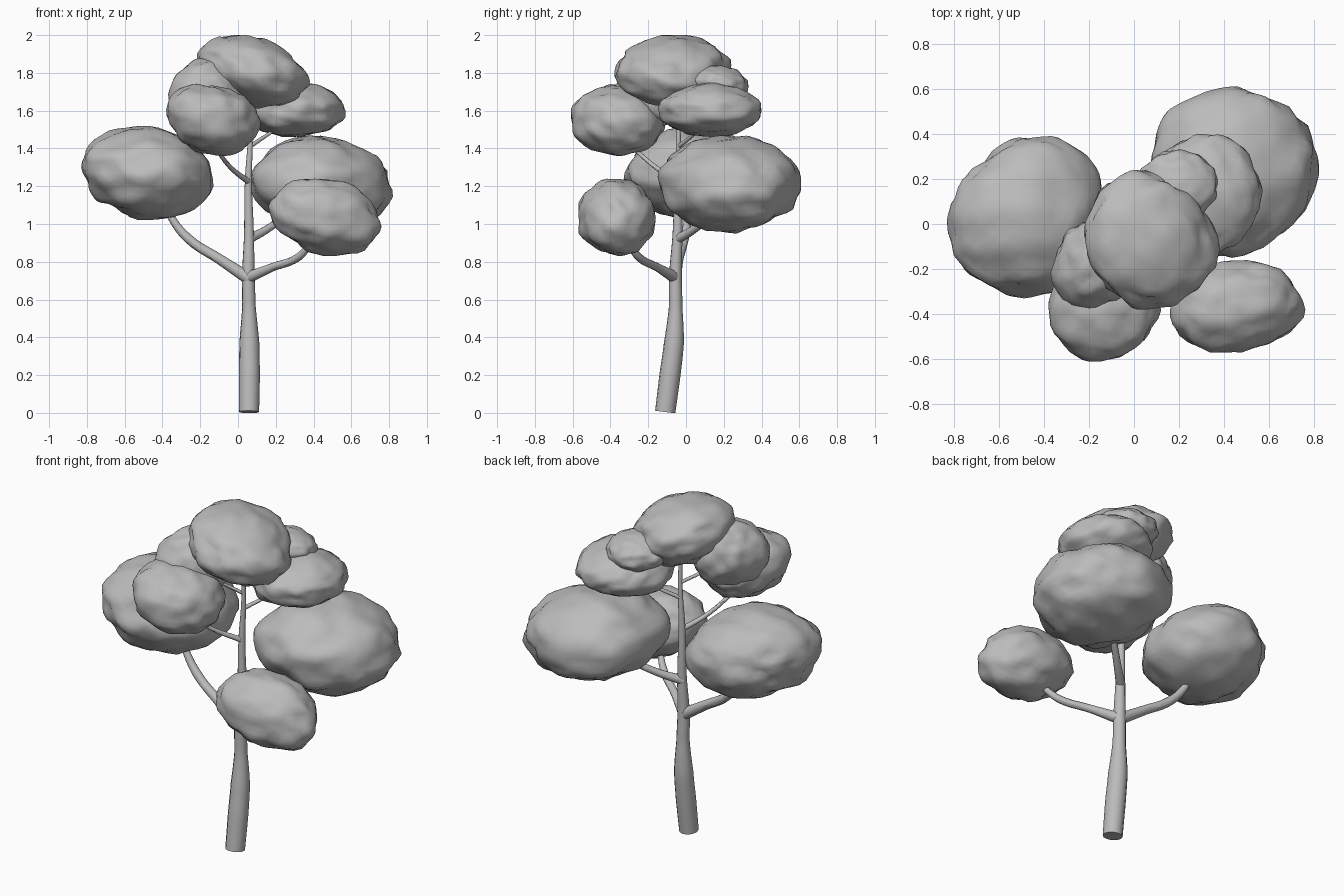
import bpy
import bmesh
from mathutils import Vector, noise

cube = bpy.data.objects.get("Cube")
if cube:
    bpy.data.objects.remove(cube, do_unlink=True)

SHADE = (0.5, 0.5, 0.5, 1)
grey = bpy.data.materials.new("plain_grey")
grey.use_nodes = True
grey.diffuse_color = SHADE
grey.node_tree.nodes["Principled BSDF"].inputs["Base Color"].default_value = SHADE


def limb(name, points):
    """Round tapered limb through (x, y, z, radius) points."""
    curve = bpy.data.curves.new(name, "CURVE")
    curve.dimensions = "3D"
    curve.bevel_depth = 1
    curve.bevel_resolution = 4
    curve.use_fill_caps = True
    spline = curve.splines.new("BEZIER")
    spline.resolution_u = 6
    spline.bezier_points.add(len(points) - 1)
    for knot, (x, y, z, radius) in zip(spline.bezier_points, points):
        knot.co = (x, y, z)
        knot.radius = radius
        knot.handle_left_type = knot.handle_right_type = "AUTO"
    obj = bpy.data.objects.new(name, curve)
    bpy.context.collection.objects.link(obj)
    curve.materials.append(grey)
    bpy.ops.object.select_all(action="DESELECT")
    bpy.context.view_layer.objects.active = obj
    obj.select_set(True)
    bpy.ops.object.convert(target="MESH")
    bpy.ops.object.shade_smooth_by_angle()


def foliage(name, low, high, seed, lean=(0, 0), bulges=()):
    """Lumpy leaf mass fitted to a box.

    lean drops it towards +x and +y; each bulge is (direction, amount),
    where a negative amount flattens that side.
    """
    bm = bmesh.new()
    bmesh.ops.create_icosphere(bm, subdivisions=4, radius=1)
    offset = Vector((seed * 7.3, seed * 3.1, seed * 5.7))
    for v in bm.verts:
        d = v.co.normalized()
        size = 1 + 0.06 * noise.noise(d * 1.7 + offset) + 0.09 * noise.noise(d * 3.2 + offset)
        for direction, amount in bulges:
            size += amount * max(0, d.dot(Vector(direction).normalized())) ** 3
        v.co = d * size
        v.co.z -= lean[0] * d.x + lean[1] * d.y
    # Fit the lumpy ball exactly inside its box
    for axis in range(3):
        values = [v.co[axis] for v in bm.verts]
        start, span = min(values), max(values) - min(values)
        for v in bm.verts:
            v.co[axis] = low[axis] + (v.co[axis] - start) / span * (high[axis] - low[axis])
    mesh = bpy.data.meshes.new(name)
    bm.to_mesh(mesh)
    bm.free()
    mesh.materials.append(grey)
    mesh.shade_smooth()
    obj = bpy.data.objects.new(name, mesh)
    bpy.context.collection.objects.link(obj)


# Trunk, leaning back at the base
limb("trunk", [(.058, -.11, .005, .054), (.06, -.085, .2, .056), (.06, -.064, .37, .053),
               (.058, -.055, .56, .036), (.055, -.056, .72, .034), (.058, -.045, .95, .026),
               (.055, -.042, 1.22, .019), (.065, -.04, 1.45, .013), (.07, -.05, 1.7, .01)])

# Branches
limb("right_lower_branch", [(.06, -.06, .71, .034), (-.1, -.04, .815, .027),
                            (-.26, -.01, .92, .025), (-.35, .01, 1.03, .02), (-.4, .02, 1.15, .015)])
limb("left_front_branch", [(.05, -.055, .715, .032), (.18, -.15, .77, .022),
                           (.32, -.25, .825, .021), (.4, -.32, .92, .015)])
limb("left_back_branch", [(.055, -.045, .92, .026), (.15, .04, .97, .021), (.33, .2, 1.1, .015)])
limb("right_front_branch", [(.06, -.04, 1.22, .016), (-.04, -.16, 1.3, .012), (-.13, -.3, 1.42, .01)])
limb("left_upper_branch", [(.062, -.04, 1.41, .012), (.16, .04, 1.475, .009), (.27, .1, 1.55, .008)])
limb("right_upper_branch", [(.066, -.04, 1.5, .01), (-.04, -.11, 1.57, .009), (-.12, -.15, 1.65, .008)])

# Leaf masses
foliage("crown_foliage", (-.22, -.38, 1.61), (.38, .24, 2), 1, (.25, 0),
        [((-1, 0, 1), .1), ((1, 1, 0), -.14), ((-1, -1, 0), -.06)])
foliage("left_upper_foliage", (.05, -.15, 1.46), (.57, .4, 1.75), 2, (.03, 0),
        [((-1, 0, -1), .15), ((1, -1, 0), -.06), ((-1, 1, 0), -.04)])
foliage("small_back_foliage", (.02, .02, 1.64), (.37, .33, 1.84), 3, (0, .1))
foliage("right_front_foliage", (-.38, -.61, 1.36), (.12, -.11, 1.74), 4, (.12, .1),
        [((0, -1, -1), .15), ((-1, 0, 1), .08), ((-1, -1, 0), .12), ((1, 1, 0), -.06)])
foliage("right_upper_foliage", (-.37, -.38, 1.5), (.03, .04, 1.88), 5, (.1, 0),
        [((-1, -1, -.5), .35)])
foliage("right_big_foliage", (-.83, -.33, 1.02), (-.13, .39, 1.52), 6, (0, 0),
        [((-1, 1, 0), -.24), ((-1, -1, 0), -.08), ((-1, 0, -1), -.12), ((1, 0, -1), .1),
         ((1, 1, 0), .06)])
foliage("left_big_foliage", (.07, -.15, .95), (.82, .61, 1.47), 7, (.1, .02),
        [((-1, 1, 0), .1), ((1, -1, 0), -.05), ((-1, -1, 0), .16), ((1, 1, 0), -.04),
         ((0, 1, -1), -.08)])
foliage("left_front_foliage", (.16, -.57, .83), (.76, -.16, 1.24), 8, (.12, 0),
        [((-1, 0, -1), -.06), ((1, 0, -1), .1), ((-1, -1, 0), .14)])
